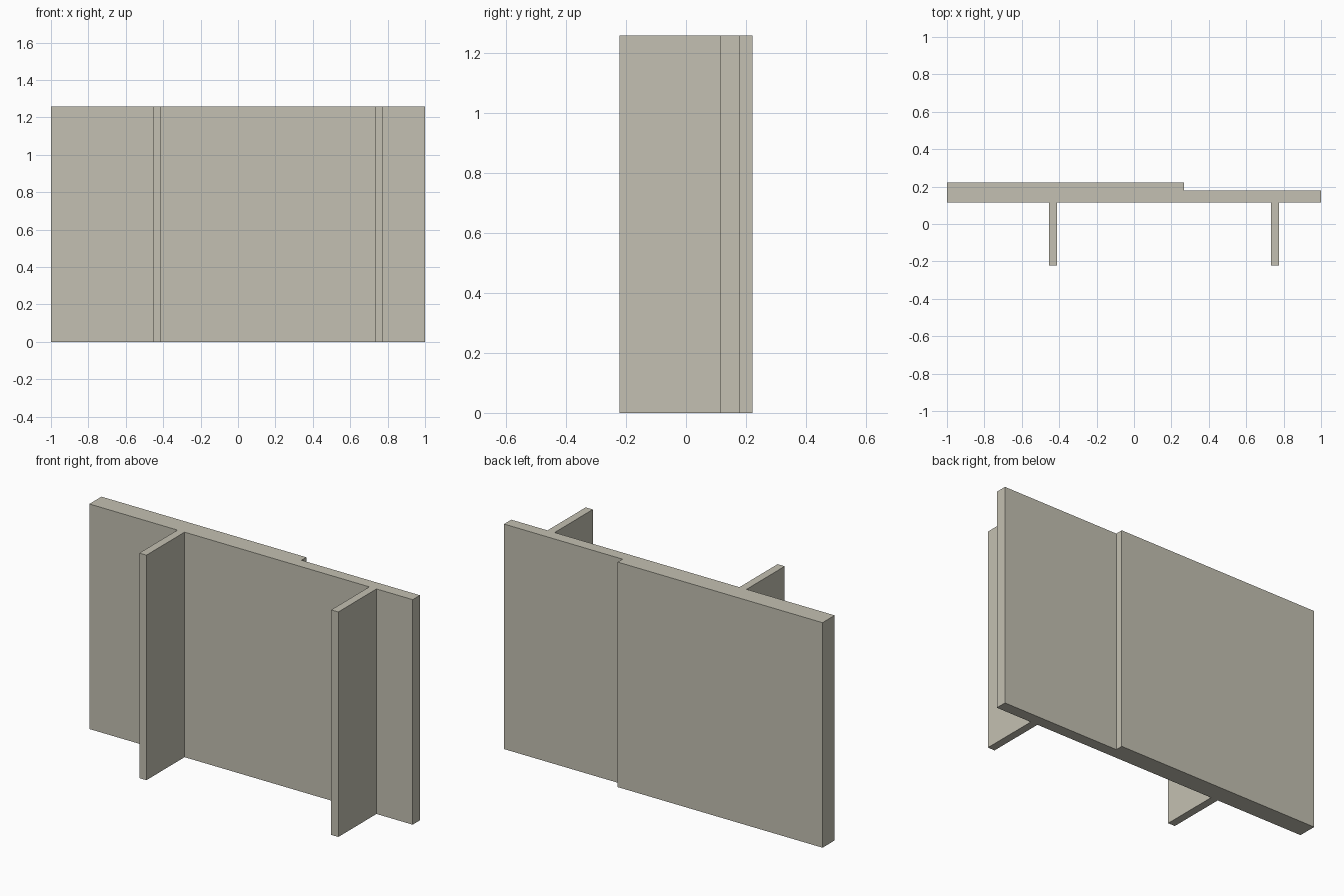
import bpy, bmesh

if "Cube" in bpy.data.objects:
    bpy.data.objects.remove(bpy.data.objects["Cube"])

HEIGHT = 1.258
BACK, STEP, FACE, FIN_END = 0.222, 0.179, 0.115, -0.222
FINS = [(-0.455, -0.411), (0.732, 0.776)]

# Plan outline: stepped back edge, then the front edge with two fins
outline = [(1, FACE), (1, STEP), (0.267, STEP), (0.267, BACK), (-1, BACK), (-1, FACE)]
for left, right in FINS:
    outline += [(left, FACE), (left, FIN_END), (right, FIN_END), (right, FACE)]

# Extrude the outline upward into one solid panel
bm = bmesh.new()
base = bm.faces.new([bm.verts.new((x, y, 0)) for x, y in outline])
extruded = bmesh.ops.extrude_face_region(bm, geom=[base], use_keep_orig=True)
top = [v for v in extruded["geom"] if isinstance(v, bmesh.types.BMVert)]
bmesh.ops.translate(bm, verts=top, vec=(0, 0, HEIGHT))
bmesh.ops.recalc_face_normals(bm, faces=bm.faces)

mesh = bpy.data.meshes.new("finned_panel")
bm.to_mesh(mesh)
bm.free()

# Single warm grey colour
grey = bpy.data.materials.new("warm_grey")
grey.diffuse_color = (0.55, 0.53, 0.445, 1)
grey.use_nodes = True
grey.node_tree.nodes["Principled BSDF"].inputs["Base Color"].default_value = grey.diffuse_color
mesh.materials.append(grey)

panel = bpy.data.objects.new("finned_panel", mesh)
bpy.context.collection.objects.link(panel)
